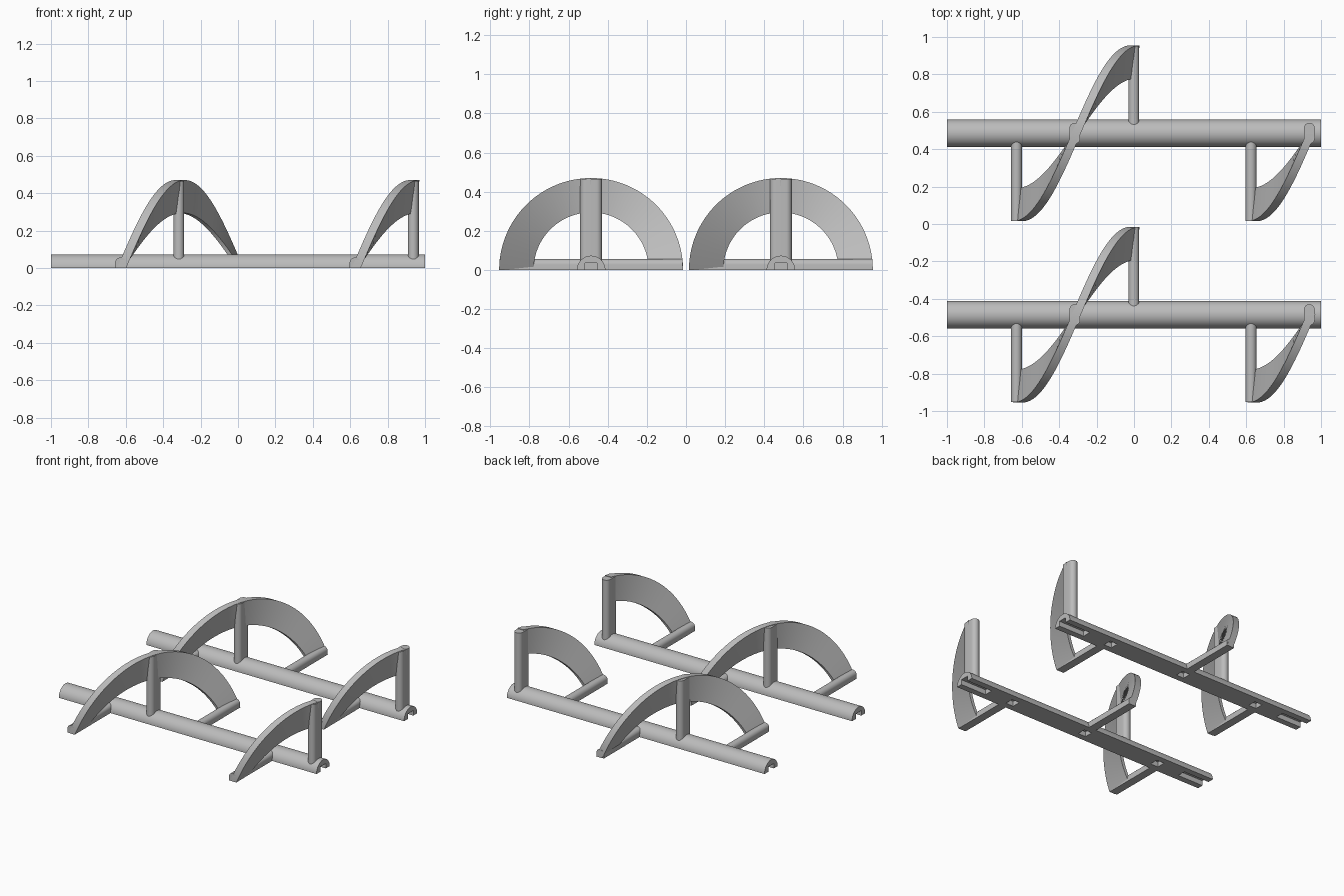
import bpy, bmesh, math

if "Cube" in bpy.data.objects:
    bpy.data.objects.remove(bpy.data.objects["Cube"])

R_OUT, R_IN = 0.47, 0.294      # blade radii
SHAFT_R = 0.073
ROD_R, ROD_HALF = 0.029, 0.056  # rod half width and half depth
QUARTER = 0.3135               # advance per quarter turn
X0 = -0.628                    # start of the first blade

steel = bpy.data.materials.new("plain grey")
steel.diffuse_color = (0.5, 0.5, 0.5, 1)
steel.use_nodes = True
steel.node_tree.nodes["Principled BSDF"].inputs["Base Color"].default_value = steel.diffuse_color


def finish(name, bm, angle=35):
    bmesh.ops.recalc_face_normals(bm, faces=bm.faces)
    me = bpy.data.meshes.new(name)
    bm.to_mesh(me)
    bm.free()
    ob = bpy.data.objects.new(name, me)
    bpy.context.collection.objects.link(ob)
    me.materials.append(steel)
    bpy.ops.object.select_all(action='DESELECT')
    ob.select_set(True)
    bpy.context.view_layer.objects.active = ob
    if angle:
        bpy.ops.object.shade_smooth_by_angle(angle=math.radians(angle))
    return ob


def loft(bm, rings):
    """Skin closed rings of points and cap both ends."""
    vs = [[bm.verts.new(p) for p in ring] for ring in rings]
    n = len(vs[0])
    for a, b in zip(vs, vs[1:]):
        for i in range(n):
            j = (i + 1) % n
            bm.faces.new((a[i], a[j], b[j], b[i]))
    bm.faces.new(vs[0][::-1])
    bm.faces.new(vs[-1])


def arc(r, n, cv=0.0, a0=0.0):
    return [(r * math.cos(a0 + math.pi * i / n), cv + r * math.sin(a0 + math.pi * i / n))
            for i in range(n + 1)]


def shaft(cy):
    # half-round bar lying on its flat side
    bm = bmesh.new()
    prof = arc(SHAFT_R, 32)
    loft(bm, [[(x, cy + u, v) for u, v in prof] for x in (-1, 1)])
    ob = finish("shaft", bm, 0)
    # end channels and square pockets in the underside
    cut = bmesh.new()
    for x, length in ((-1, 0.4), (1, 0.4), (-0.6, 0.06), (0, 0.06), (0.6, 0.06)):
        box = bmesh.ops.create_cube(cut, size=1)["verts"]
        bmesh.ops.scale(cut, vec=(length, 0.06, 0.07), verts=box)
        bmesh.ops.translate(cut, vec=(x, cy, 0), verts=box)
    cutter = finish("shaft_cutter", cut, 0)
    cutter.hide_render = True
    mod = ob.modifiers.new("channels", 'BOOLEAN')
    mod.operation, mod.solver, mod.object = 'DIFFERENCE', 'EXACT', cutter
    bpy.ops.object.select_all(action='DESELECT')
    ob.select_set(True)
    bpy.context.view_layer.objects.active = ob
    bpy.ops.object.modifier_apply(modifier=mod.name)
    bpy.data.objects.remove(cutter)
    bpy.ops.object.shade_smooth_by_angle(angle=math.radians(35))


def blade(name, cy, x0, turn):
    # helical band, thicker at the rim than at the inner edge
    bm = bmesh.new()
    steps = round(turn / math.pi * 64)
    rings = []
    for k in range(steps + 1):
        t = turn * k / steps
        x = x0 + 0.006 + QUARTER * t / (math.pi / 2)
        rings.append([(x + dx, cy - r * math.cos(t), max(0, r * math.sin(t)))
                      for r, dx in ((R_IN, -0.012), (R_OUT, -0.024),
                                    (R_OUT, 0.024), (R_IN, 0.012))])
    loft(bm, rings)
    finish(name, bm)


def spoke(cy, x, side):
    # flat-bottomed, round-topped rod from the shaft to the blade tip
    bm = bmesh.new()
    prof = [(ROD_R, 0)] + arc(ROD_R, 14, ROD_HALF - ROD_R) + [(-ROD_R, 0)]
    loft(bm, [[(x + u, cy + side * y, v) for u, v in prof] for y in (0.03, 0.468)])
    finish("spoke", bm)


def post(cy, x):
    # upright rod with rounded ends in section
    bm = bmesh.new()
    c = ROD_HALF - ROD_R
    prof = arc(ROD_R, 14, c) + arc(ROD_R, 14, -c, math.pi)
    loft(bm, [[(x + u, cy + v, z) for u, v in prof] for z in (0.04, 0.466)])
    finish("post", bm)


for cy in (-0.485, 0.485):
    shaft(cy)
    blade("half_turn_blade", cy, X0, math.pi)
    blade("quarter_turn_blade", cy, X0 + 4 * QUARTER, math.pi / 2)
    for i, side in ((0, -1), (2, 1), (4, -1)):
        spoke(cy, X0 + i * QUARTER, side)
    for i in (1, 5):
        post(cy, X0 + i * QUARTER - 0.002)
